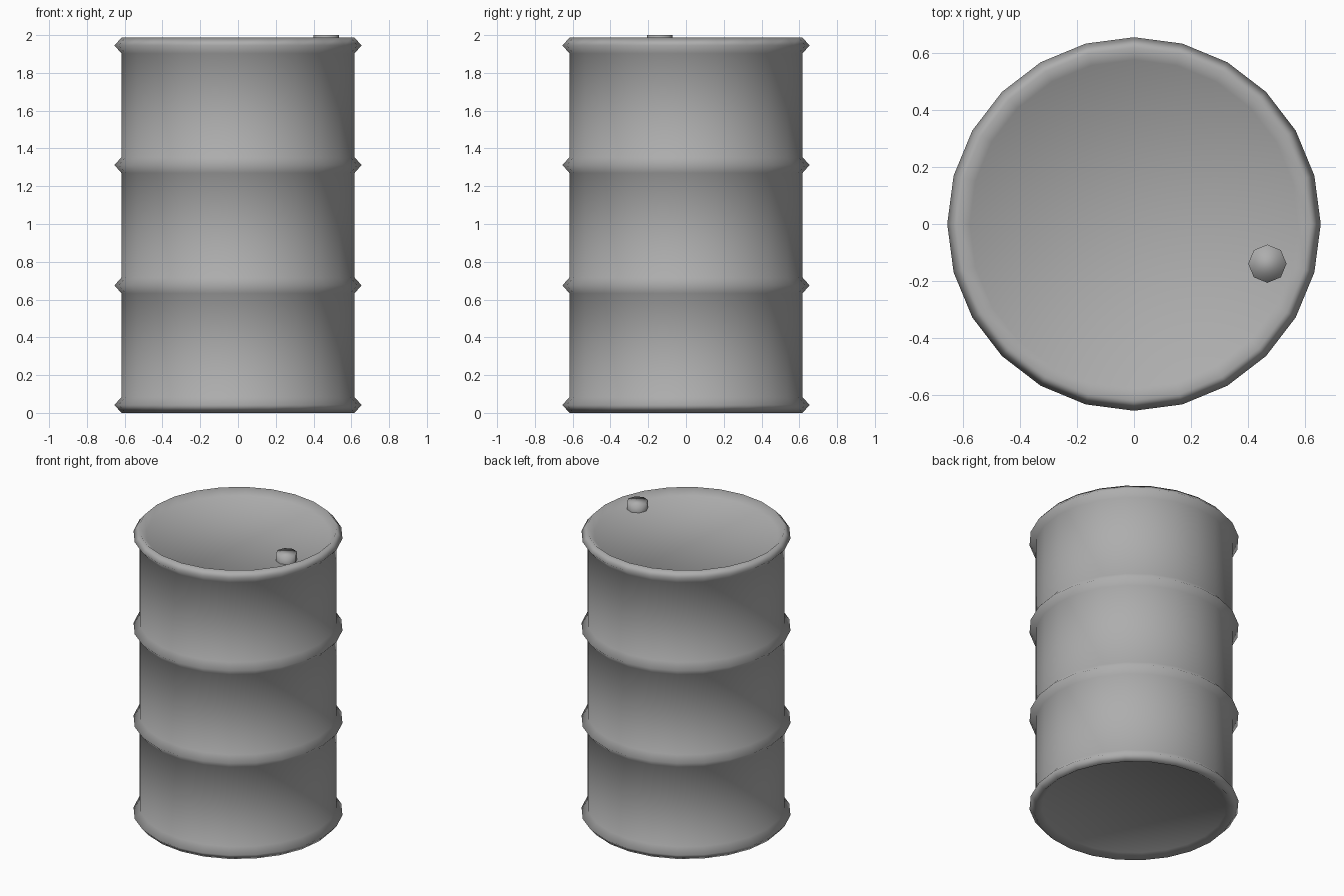
import bpy, bmesh
from math import cos, sin, tau

if "Cube" in bpy.data.objects:
    bpy.data.objects.remove(bpy.data.objects["Cube"])

# Dark grey paint
paint = bpy.data.materials.new("dark_grey")
paint.diffuse_color = (0.42, 0.42, 0.42, 1)
paint.use_nodes = True
paint.node_tree.nodes["Principled BSDF"].inputs["Base Color"].default_value = paint.diffuse_color


def lathe(name, profile, sides, center=(0, 0), bottom=True):
    """Revolve (radius, z) points around a vertical axis and cap the ends."""
    bm = bmesh.new()
    rings = [[bm.verts.new((center[0] + r * cos(tau * i / sides),
                            center[1] + r * sin(tau * i / sides), z))
              for i in range(sides)] for r, z in profile]
    for low, high in zip(rings, rings[1:]):
        for i in range(sides):
            j = (i + 1) % sides
            bm.faces.new((low[i], low[j], high[j], high[i]))
    if bottom:
        bm.faces.new(rings[0][::-1])
    bm.faces.new(rings[-1])
    for f in bm.faces:
        f.smooth = True
    mesh = bpy.data.meshes.new(name)
    bm.to_mesh(mesh)
    bm.free()
    mesh.materials.append(paint)
    obj = bpy.data.objects.new(name, mesh)
    bpy.context.collection.objects.link(obj)
    return obj


BODY, RIB, HEIGHT = 0.617, 0.654, 1.987

# Drum: recessed ends, end rims and two rolled ribs
profile = [(0.575, 0.03), (BODY, 0.0)]
for z in (0.042, 0.675, 1.312, HEIGHT - 0.042):
    if z > 0.1:
        profile.append((BODY, z - 0.042))
    profile.append((RIB, z))
    if z < 1.9:
        profile.append((BODY, z + 0.042))
profile += [(BODY, HEIGHT), (0.575, HEIGHT - 0.04)]
lathe("drum", profile, 24)

# Filler cap, open where it meets the lid
lathe("filler_cap", [(0.067, HEIGHT - 0.042), (0.067, 2.0)], 8, (0.467, -0.139), bottom=False)
